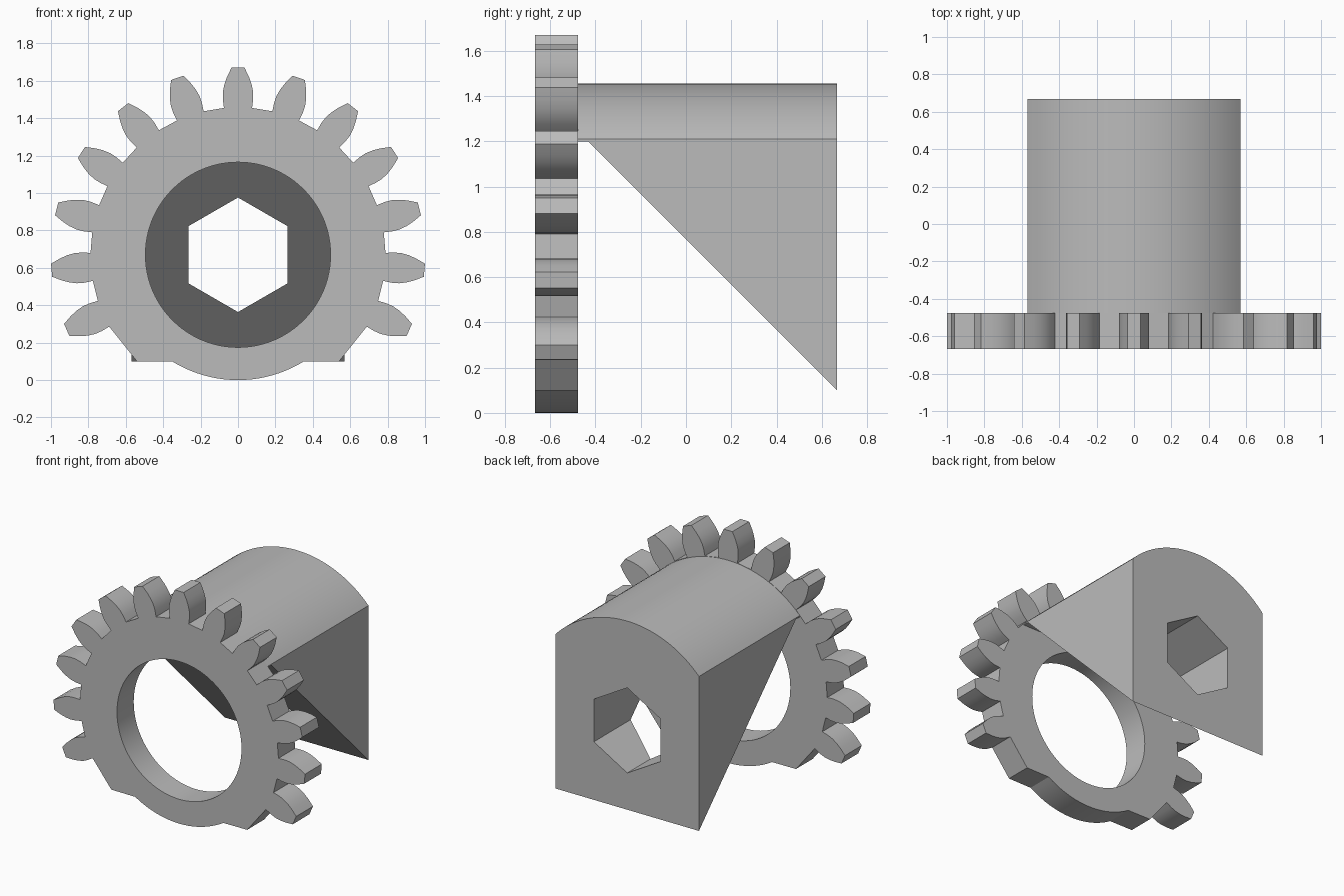
import bpy
import bmesh
from math import sin, cos, asin, pi, radians

if "Cube" in bpy.data.objects:
    bpy.data.objects.remove(bpy.data.objects["Cube"])

AXIS_Z = 0.67      # height of the shared axis
ROOT_R = 0.785     # root radius of the gear, also the rounded top of the body
BACK, FRONT, JOINT = 0.667, -0.667, -0.477

grey = bpy.data.materials.new("plain grey")
grey.use_nodes = True
grey.diffuse_color = (0.5, 0.5, 0.5, 1)
grey.node_tree.nodes["Principled BSDF"].inputs["Base Color"].default_value = (0.5, 0.5, 0.5, 1)


def polar(r, a):
    """Point at radius r, clockwise angle a from the top, seen from the front."""
    return r * sin(a), AXIS_Z + r * cos(a)


def arc(r, start, end, steps):
    return [polar(r, start + (end - start) * i / steps) for i in range(steps + 1)]


def prism(name, outline, start, end, along="y"):
    """Extrude an outline along y (outline in x, z) or along x (outline in y, z)."""
    bm = bmesh.new()
    place = (lambda p: (p[0], start, p[1])) if along == "y" else (lambda p: (start, *p))
    face = bm.faces.new([bm.verts.new(place(p)) for p in outline])
    extruded = bmesh.ops.extrude_face_region(bm, geom=[face])["geom"]
    shift = (0, end - start, 0) if along == "y" else (end - start, 0, 0)
    bmesh.ops.translate(bm, vec=shift, verts=[v for v in extruded if isinstance(v, bmesh.types.BMVert)])
    bmesh.ops.recalc_face_normals(bm, faces=bm.faces)
    mesh = bpy.data.meshes.new(name)
    bm.to_mesh(mesh)
    bm.free()
    mesh.materials.append(grey)
    obj = bpy.data.objects.new(name, mesh)
    bpy.context.collection.objects.link(obj)
    return obj


def cut(obj, *cutters):
    """Subtract the cutters, bake the result and shade it."""
    for c in cutters:
        c.hide_render = True
        mod = obj.modifiers.new(c.name, "BOOLEAN")
        mod.operation, mod.solver, mod.object = "DIFFERENCE", "EXACT", c
    graph = bpy.context.evaluated_depsgraph_get()
    baked = bpy.data.meshes.new_from_object(obj.evaluated_get(graph))
    obj.modifiers.clear()
    obj.data = baked
    for c in cutters:
        bpy.data.objects.remove(c)
    bpy.ops.object.select_all(action="DESELECT")
    obj.select_set(True)
    bpy.context.view_layer.objects.active = obj
    bpy.ops.object.shade_smooth_by_angle(angle=radians(25))


# Gear plate: thirteen of nineteen teeth, with a rounded toothless bottom
flank = [(0.075, ROOT_R), (0.081, 0.83), (0.081, 0.87), (0.073, 0.91), (0.059, 0.95), (0.035, 1.0)]
tooth = [(-w, r) for w, r in flank] + flank[::-1]
outline = []
for k in range(-6, 7):
    a = 2 * pi * k / 19
    outline += [(w * cos(a) + r * sin(a), AXIS_Z + r * cos(a) - w * sin(a)) for w, r in tooth]
half = asin(0.35 / AXIS_Z)
outline += [(0.54, 0.1)] + arc(AXIS_Z, pi - half, pi + half, 20) + [(-0.54, 0.1)]
gear = prism("gear_plate", outline, FRONT, JOINT)
cut(gear, prism("bore_cutter", arc(0.495, 0, 2 * pi, 96)[:-1], -1, 0))

# Body: round-topped block, cut to a wedge and pierced by a hexagonal socket
side = asin(0.57 / ROOT_R)
body = prism("wedge_body", [(-0.57, 0.1)] + arc(ROOT_R, -side, side, 40) + [(0.57, 0.1)], JOINT, BACK)
slope = [(-0.8, 1.2), (-0.433, 1.2), (0.767, 0), (0.767, -0.2), (-0.8, -0.2)]
cut(body,
    prism("slope_cutter", slope, -1, 1, along="x"),
    prism("hex_cutter", arc(0.306, 0, 2 * pi, 6)[:-1], -1, 1))
